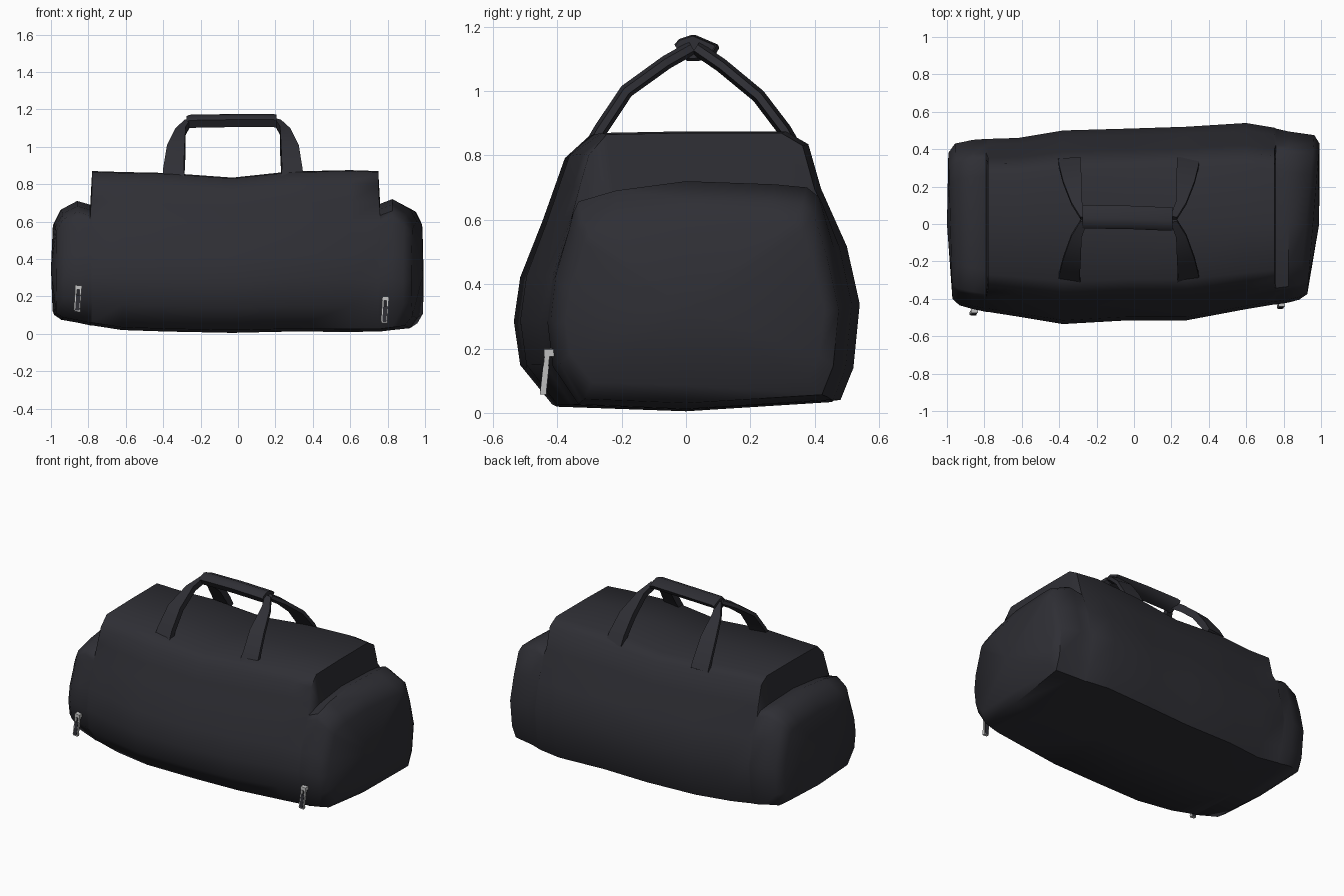
import bpy, bmesh, math
from mathutils import Vector

if "Cube" in bpy.data.objects:
    bpy.data.objects.remove(bpy.data.objects["Cube"])


def material(name, rgb):
    m = bpy.data.materials.new(name)
    m.diffuse_color = (*rgb, 1)
    m.use_nodes = True
    m.node_tree.nodes["Principled BSDF"].inputs["Base Color"].default_value = m.diffuse_color
    return m


FABRIC = material("black_fabric", (0.028, 0.028, 0.035))
METAL = material("silver_metal", (0.55, 0.55, 0.55))


def loft(name, rings, mat, angle=40, cap_centres=None):
    """Skin closed rings of equal length and cap both ends."""
    bm = bmesh.new()
    vs = [[bm.verts.new(p) for p in r] for r in rings]
    n = len(rings[0])
    for a, b in zip(vs, vs[1:]):
        for i in range(n):
            j = (i + 1) % n
            bm.faces.new((a[i], a[j], b[j], b[i]))
    for k, ring in enumerate((vs[0], vs[-1])):
        if cap_centres:
            c = bm.verts.new(cap_centres[k])
            for i in range(n):
                bm.faces.new((ring[i], ring[(i + 1) % n], c))
        else:
            bm.faces.new(ring)
    bmesh.ops.recalc_face_normals(bm, faces=bm.faces)
    me = bpy.data.meshes.new(name)
    bm.to_mesh(me)
    bm.free()
    me.materials.append(mat)
    ob = bpy.data.objects.new(name, me)
    bpy.context.collection.objects.link(ob)
    bpy.context.view_layer.objects.active = ob
    ob.select_set(True)
    bpy.ops.object.shade_smooth_by_angle(angle=math.radians(angle))
    ob.select_set(False)
    return ob


# Bag body: cross-sections (y, z) of the tall middle and the lower end pockets
LOW = [(-.42, .015), (-.52, .14), (-.54, .28), (-.52, .42)]
BACK = [(.50, .51), (.54, .33), (.52, .13), (.48, .03), (0, 0)]
MAIN = LOW + [(-.45, .60), (-.415, .70), (-.38, .80), (-.31, .865), (0, .87),
              (.31, .87), (.38, .83), (.42, .69)] + BACK
POCKET = LOW + [(-.465, .57), (-.45, .62), (-.43, .655), (-.28, .69), (0, .72),
                (.30, .71), (.41, .70), (.45, .67)] + BACK


def section(prof, x, yf, yb, zb, zt, slant=0):
    top = max(z for _, z in prof)
    ring = []
    for y, z in prof:
        yy = y * (yf if y < 0 else yb) / .54
        ring.append((x + slant * yy / .43, yy, zb + z * (zt - zb) / top))
    return ring


body = [
    section(POCKET, -.982, .40, .38, .10, .59, -.012),
    section(POCKET, -.945, .435, .43, .075, .665, -.012),
    section(POCKET, -.86, .455, .45, .06, .71),
    section(POCKET, -.79, .47, .455, .045, .69),
    section(MAIN, -.78, .47, .455, .045, .87),
    section(MAIN, -.62, .495, .46, .02, .865),
    section(MAIN, -.38, .535, .50, .012, .86),
    section(MAIN, -.03, .515, .51, .005, .835),
    section(MAIN, .28, .515, .52, .012, .868),
    section(MAIN, .60, .455, .54, .01, .875),
    section(MAIN, .75, .43, .515, .012, .87),
    section(POCKET, .76, .43, .51, .012, .695),
    section(POCKET, .825, .42, .495, .02, .72),
    section(POCKET, .92, .405, .475, .03, .665, .04),
    section(POCKET, .957, .375, .43, .085, .60, .035),
]
loft("bag_body", body, FABRIC, 50, [(-1.0, 0, .35), (.99, 0, .32)])


# Carry straps: flat bands narrowing towards the grip
def strap(name, path, thick=.022):
    """path: x outer, x inner, y, z"""
    rings = []
    pts = [Vector((0, p[2], p[3])) for p in path]
    for i, (xo, xi, y, z) in enumerate(path):
        t = (pts[min(i + 1, len(pts) - 1)] - pts[max(i - 1, 0)]).normalized()
        nrm = Vector((0, -t.z, t.y)) * thick
        ctr = Vector((0, y, z))
        rings.append([Vector((xo, 0, 0)) + ctr - nrm * .5,
                      Vector((xo, 0, 0)) + ctr + nrm * .5,
                      Vector((xi, 0, 0)) + ctr + nrm,
                      Vector((xi, 0, 0)) + ctr - nrm])
    loft(name, rings, FABRIC, 30)


for side, s, off in (("left", -1, .0), ("right", 1, -.055)):
    for face, path in (
        ("front", [(.405, .285, -.30, .82), (.40, .29, -.265, .88), (.38, .285, -.185, 1.0),
                   (.335, .28, -.06, 1.09), (.285, .25, .02, 1.135)]),
        ("back", [(.405, .285, .34, .82), (.40, .285, .305, .88), (.38, .28, .225, .985),
                  (.335, .28, .11, 1.08), (.285, .25, .03, 1.135)])):
        strap(f"{face}_{side}_strap",
              [(s * (a + off), s * (b + off), y, z) for a, b, y, z in path])

# Wrapped grip joining the straps
GRIP = [(-.03, 1.145), (-.015, 1.162), (.025, 1.175), (.095, 1.145), (.08, 1.12), (.03, 1.105), (-.005, 1.105)]
loft("handle_grip", [[(x, y + dy, z + dz) for y, z in GRIP]
                     for x, dy, dz in ((-.275, .008, -.012), (-.26, .006, -.004), (-.03, .003, 0),
                                       (.19, -.006, 0), (.205, -.004, -.004))], FABRIC, 45)


# Zip pulls: metal slider loop with a hanging tab
def box(name, c, size, mat, tilt=0):
    bpy.ops.mesh.primitive_cube_add(size=1, location=c, rotation=(tilt, math.radians(4), 0))
    ob = bpy.context.object
    ob.name = name
    ob.scale = size
    ob.data.materials.append(mat)


for side, x, y, z in (("left", -.857, -.472, .12), ("right", .785, -.437, .06)):
    box(f"{side}_zip_slider", (x + .004, y + .012, z + .128), (.036, .034, .022), METAL)
    for k in (-1, 1):
        box(f"{side}_zip_rail_{'a' if k < 0 else 'b'}", (x + k * .012, y, z + .068),
            (.010, .016, .125), METAL, math.radians(-6))
    box(f"{side}_zip_tab", (x, y - .002, z + .045), (.022, .022, .085), FABRIC, math.radians(-6))
    box(f"{side}_zip_tip", (x - .002, y - .006, z + .004), (.032, .02, .012), METAL)
